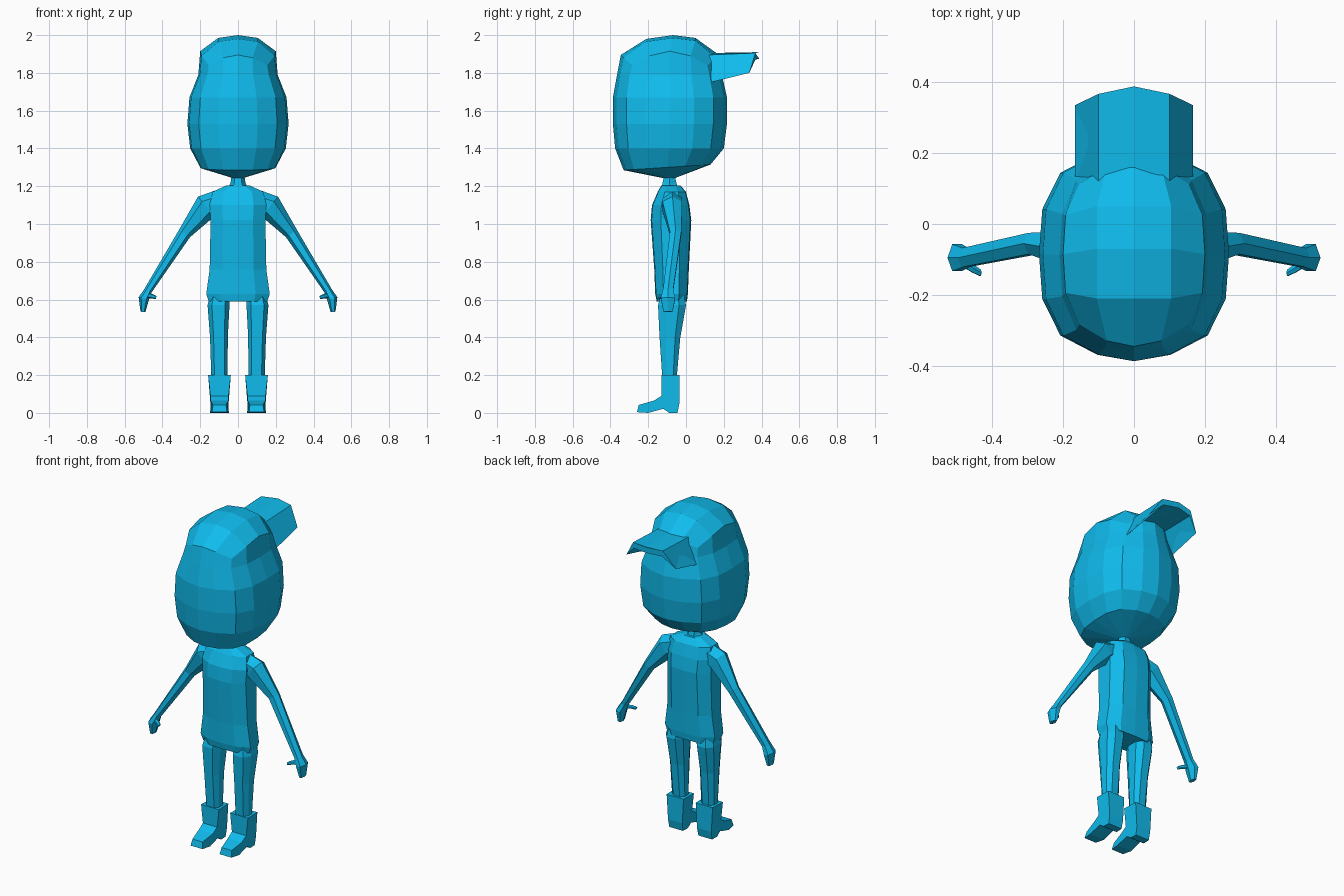
import bpy, bmesh
from mathutils import Vector

if "Cube" in bpy.data.objects:
    bpy.data.objects.remove(bpy.data.objects["Cube"])

TEAL = bpy.data.materials.new("teal")
TEAL.diffuse_color = (.005, .5, .85, 1)
TEAL.use_nodes = True
TEAL.node_tree.nodes["Principled BSDF"].inputs["Base Color"].default_value = TEAL.diffuse_color


def finish(name, bm, mirror=False):
    bmesh.ops.recalc_face_normals(bm, faces=bm.faces)
    me = bpy.data.meshes.new(name)
    bm.to_mesh(me)
    bm.free()
    me.materials.append(TEAL)
    ob = bpy.data.objects.new(name, me)
    bpy.context.collection.objects.link(ob)
    if mirror:
        ob.modifiers.new("Mirror", "MIRROR").use_mirror_merge = False
    return ob


def skin(bm, rings, start=True, end=True):
    """Join successive closed rings of points with quads."""
    vs = [[bm.verts.new(p) for p in r] for r in rings]
    n = len(vs[0])
    for a, b in zip(vs, vs[1:]):
        for i in range(n):
            j = (i + 1) % n
            bm.faces.new((a[i], a[j], b[j], b[i]))
    if start:
        bm.faces.new(vs[0])
    if end:
        bm.faces.new(vs[-1])
    return vs


def loft(name, rings, mirror=False):
    bm = bmesh.new()
    skin(bm, rings)
    return finish(name, bm, mirror)


def section(shape, cx, z, hw, yf, yb, tilt=0):
    """Horizontal ring: unit shape scaled to a half width and front/back depth."""
    cy, hd = (yf + yb) / 2, (yb - yf) / 2
    return [(cx + x * hw, cy + y * hd, z + tilt * y) for x, y in shape]


# Sixteen-sided head outline, starting at the front centre
QUARTER = [(0, 1), (.385, .94), (.775, .76), (.965, .42), (1, 0)]


def fold(k):
    a = k if k <= 8 else 16 - k
    return (a if a <= 4 else 8 - a), (1 if k <= 8 else -1), (-1 if a <= 4 else 1)


HEAD = []
for k in range(16):
    b, sx, sy = fold(k)
    HEAD.append((sx * QUARTER[b][0], sy * QUARTER[b][1]))

# Head
bm = bmesh.new()
levels = [(1.30, .20, -.33, .13, .015), (1.40, .253, -.375, .20), (1.53, .268, -.387, .217),
          (1.67, .257, -.387, .217), (1.79, .21, -.365, .19)]
vs = skin(bm, [section(HEAD, 0, *l) for l in levels], False, False)
chin = bm.verts.new((0, -.08, 1.235))
for k in range(16):
    bm.faces.new((chin, vs[0][k], vs[0][(k + 1) % 16]))
finish("head", bm)

# Cap crown: side band plus a domed 4 x 4 grid on top
bm = bmesh.new()
rim_z = [1.895, 1.88, 1.84, 1.89, 1.915]
rim = [(x, y, rim_z[fold(k)[0]])
       for k, (x, y, _) in enumerate(section(HEAD, 0, 0, .20, -.345, .175))]
vs = skin(bm, [section(HEAD, 0, *levels[-1]), rim], False, False)
edge = ([(0, -2), (1, -2)] + [(2, j) for j in range(-2, 3)] +
        [(i, 2) for i in (1, 0, -1)] + [(-2, j) for j in range(2, -3, -1)] + [(-1, -2)])
grid = dict(zip(edge, vs[1]))
for j, (y, z) in zip((-1, 0, 1), ((-.21, 1.98), (-.07, 2.0), (.05, 1.985))):
    for i in (-1, 0, 1):
        grid[i, j] = bm.verts.new((i * .105, y, z - .015 * abs(i)))
for i in range(-2, 2):
    for j in range(-2, 2):
        bm.faces.new([grid[c] for c in ((i, j), (i + 1, j), (i + 1, j + 1), (i, j + 1))])
finish("cap_crown", bm)


# Cap brim at the back, with drooping sides
def brim_row(ys, zs, t):
    top = [(x, ys[i], zs[i]) for x, i in ((-.167, 2), (-.1, 1), (0, 0), (.1, 1), (.167, 2))]
    return top + [(x * .95, y, z - t) for x, y, z in top[3:0:-1]]


loft("cap_brim", [brim_row((.12, .12, .11), (1.905, 1.895, 1.745), .03),
                  brim_row((.388, .367, .335), (1.91, 1.905, 1.80), .035)])

# Torso and neck
BODY = [(0, -1), (.55, -.95), (1, -.5), (1, .45), (.6, .95),
        (0, 1), (-.6, .95), (-1, .45), (-1, -.5), (-.55, -.95)]
loft("torso", [section(BODY, 0, *l) for l in (
    (.59, .155, -.155, .005), (.63, .168, -.163, .01), (.76, .15, -.168, .015),
    (1.02, .145, -.187, .028), (1.10, .15, -.18, .018),
    (1.17, .135, -.15, 0), (1.205, .06, -.13, -.03))])
HEX = [(-.5, -1), (.5, -1), (1, 0), (.5, 1), (-.5, 1), (-1, 0)]
loft("neck", [section(HEX, 0, *l) for l in (
    (1.18, .06, -.13, -.04), (1.215, .04, -.125, -.05), (1.26, .033, -.115, -.06))])

# Legs
LEG = [(-.6, -1), (.6, -1), (1, -.4), (1, .5), (.5, 1), (-.5, 1), (-1, .5), (-1, -.4)]
loft("leg", [section(LEG, *l) for l in (
    (.095, .64, .05, -.13, -.015), (.103, .57, .058, -.148, .0),
    (.101, .40, .047, -.14, -.03), (.098, .18, .043, -.125, -.05))], True)

# Boots: side profile given width at each point (y, z, half width)
boot = [(-.035, .2, .057), (-.13, .2, .06), (-.13, .09, .048), (-.17, .065, .047),
        (-.25, .042, .034), (-.26, .004, .04), (-.2, 0, .05), (-.12, .022, .048),
        (-.09, 0, .048), (-.045, 0, .046), (-.035, .05, .048)]
loft("boot", [[(.098 + s * w, y, z) for y, z, w in boot] for s in (-1, 1)], True)


# Arms and hands: six-sided tube, sections are (x, y, z, half thickness, half depth)
def tube(name, path):
    pts = [Vector(p[:3]) for p in path]
    rings = []
    for i, (p, s) in enumerate(zip(pts, path)):
        t = pts[min(i + 1, len(pts) - 1)] - pts[max(i - 1, 0)]
        n = Vector((-t.z, 0, t.x)).normalized()
        rings.append([p + n * (v * s[3]) + Vector((0, u * s[4], 0)) for v, u in HEX])
    return loft(name, rings, True)


tube("arm", [(.085, -.075, 1.118, .068, .048), (.168, -.072, 1.093, .068, .052),
             (.283, -.055, .95, .035, .03), (.478, -.095, .645, .021, .027)])
tube("hand", [(.472, -.095, .655, .02, .026), (.499, -.095, .605, .028, .038),
              (.503, -.095, .535, .013, .024)])
tube("thumb", [(.485, -.105, .622, .014, .014), (.455, -.125, .618, .012, .012),
               (.433, -.138, .61, .009, .009)])
